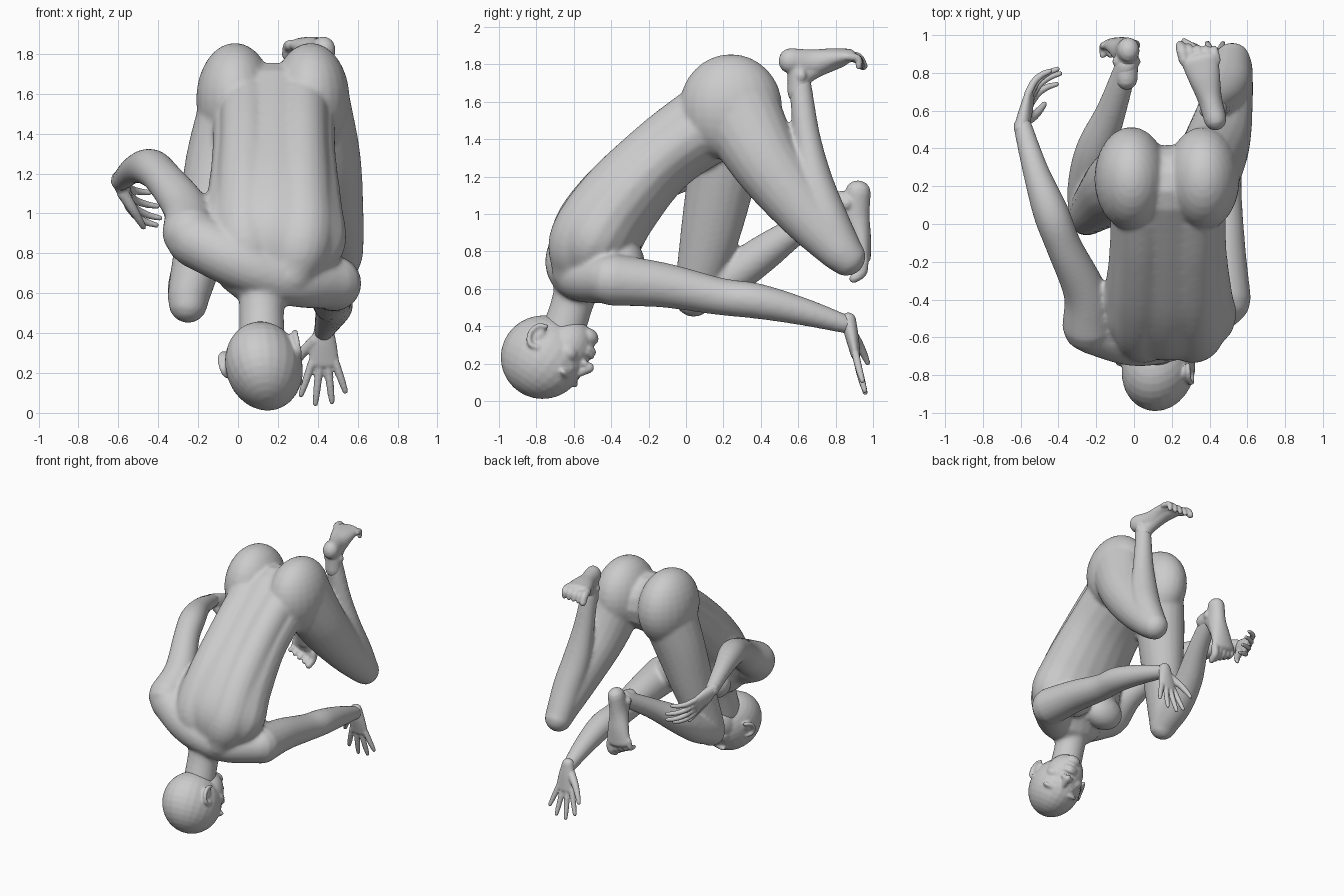
import bpy, bmesh, math
from mathutils import Vector, Matrix

if "Cube" in bpy.data.objects:
    bpy.data.objects.remove(bpy.data.objects["Cube"])

V = Vector


def tube(bm, pts, hint=(1, 0, 0), steps=6, n=20):
    """Closed rounded tube through (x, y, z, radius along hint[, other radius])."""
    P = [V(p if len(p) == 5 else (*p, p[3])) for p in pts]
    P = [P[0] * 2 - P[1]] + P + [P[-1] * 2 - P[-2]]
    path = []
    for i in range(1, len(P) - 2):
        a, b, c, d = P[i - 1:i + 3]
        for k in range(steps):
            t = k / steps
            path.append((b * 2 + (c - a) * t + (a * 2 - b * 5 + c * 4 - d) * t * t
                         + (b * 3 - a - c * 3 + d) * t ** 3) * 0.5)
    path.append(P[-2])
    rings = []

    def ring(p, tan, shift, scale):
        s = V(hint) - tan * tan.dot(V(hint))
        s.normalize()
        u = tan.cross(s)
        o = V(p[:3]) + tan * shift
        rings.append([bm.verts.new(o + s * (math.cos(q) * p[3] * scale) + u * (math.sin(q) * p[4] * scale))
                      for q in (2 * math.pi * j / n for j in range(n))])

    last = len(path) - 1
    for i, p in enumerate(path):
        tan = (V(path[min(i + 1, last)][:3]) - V(path[max(i - 1, 0)][:3])).normalized()
        r = min(p[3], p[4])
        if i == 0:
            for a in (80, 55, 28):
                ring(p, tan, -r * math.sin(math.radians(a)), math.cos(math.radians(a)))
        ring(p, tan, 0, 1)
        if i == last:
            for a in (28, 55, 80):
                ring(p, tan, r * math.sin(math.radians(a)), math.cos(math.radians(a)))
    for A, B in zip(rings, rings[1:]):
        for j in range(n):
            bm.faces.new((A[j], A[(j + 1) % n], B[(j + 1) % n], B[j]))
    bm.faces.new(rings[0][::-1])
    bm.faces.new(rings[-1])


def ball(bm, c, r, axes=((1, 0, 0), (0, 1, 0), (0, 0, 1))):
    m = Matrix([V(a) * k for a, k in zip(axes, r)]).transposed().to_4x4()
    m.translation = V(c)
    bmesh.ops.create_uvsphere(bm, u_segments=24, v_segments=16, radius=1, matrix=m)


def finish(bm, name, voxel, iterations):
    """Fuse the overlapping volumes into one smooth skin."""
    bmesh.ops.recalc_face_normals(bm, faces=bm.faces)
    me = bpy.data.meshes.new(name)
    bm.to_mesh(me)
    bm.free()
    ob = bpy.data.objects.new(name, me)
    bpy.context.collection.objects.link(ob)
    m = ob.modifiers.new("fuse", 'REMESH')
    m.mode, m.voxel_size, m.use_smooth_shade = 'VOXEL', voxel, True
    s = ob.modifiers.new("soften", 'SMOOTH')
    s.factor, s.iterations = 0.5, iterations
    return ob


# Torso
b = bmesh.new()
tube(b, [(.18, .2, 1.54, .31, .22), (.18, -.12, 1.31, .31, .2), (.18, -.36, 1.06, .34, .23),
         (.17, -.49, .86, .37, .24), (.15, -.56, .7, .27, .17)])
for side in (-1, 1):
    x = .18 + side * .14
    tube(b, [(x, .06, 1.55, .13), (x, -.16, 1.38, .13), (x, -.42, 1.11, .15), (x, -.57, .87, .16), (x - side * .05, -.6, .7, .12)])
    ball(b, (.175 + side * .19, .24, 1.57), (.195, .275, .285))
    ball(b, (.17 + side * .15, -.34, .74), (.16, .12, .13))
# Shoulder girdle and neck
tube(b, [(-.22, -.55, .87, .14), (-.02, -.61, .77, .14), (.14, -.61, .7, .13), (.3, -.55, .66, .13), (.47, -.42, .65, .13)], (0, 1, 0))
tube(b, [(.14, -.56, .7, .15), (.12, -.6, .55, .115), (.12, -.66, .36, .115)])
# Folded leg on the +x side
tube(b, [(.38, .27, 1.57, .18, .23), (.44, .43, 1.28, .175, .19), (.49, .63, 1.02, .14, .155),
         (.52, .8, .83, .11, .12), (.52, .86, .77, .1, .105)])
tube(b, [(.52, .85, .79, .1), (.51, .76, .98, .11, .105), (.48, .69, 1.18, .105, .095), (.45, .645, 1.42, .08, .072), (.42, .61, 1.7, .06)])
# Folded leg on the -x side
tube(b, [(-.01, .25, 1.55, .18, .23), (-.09, .2, 1.25, .175, .19), (-.17, .13, .9, .14, .16),
         (-.24, .06, .62, .11, .12), (-.25, .04, .55, .1, .105)])
tube(b, [(-.25, .05, .56, .1), (-.24, .22, .65, .11, .105), (-.2, .4, .78, .105, .1), (-.12, .6, .92, .08, .075), (-.04, .84, 1.07, .06)])
# Arms
tube(b, [(-.24, -.54, .9, .14), (-.26, -.36, 1.02, .115), (-.37, -.12, 1.17, .095), (-.44, .06, 1.23, .095),
         (-.52, .28, 1.22, .07), (-.59, .52, 1.16, .05)])
tube(b, [(.48, -.4, .65, .14), (.47, -.12, .62, .12), (.47, .18, .56, .1), (.48, .38, .535, .095),
         (.46, .62, .48, .075), (.43, .86, .41, .05)])
finish(b, "body", .013, 9)

# Head, upside down and turned towards +x
f = V((.36, .78, -.5)).normalized()
u = V((.1, -.55, -.83))
u = (u - f * f.dot(u)).normalized()
s = u.cross(f)
if s.x < 0:
    s = -s
c = V((.13, -.765, .235))


def at(i, j, k):
    return c + s * i + f * j + u * k


b = bmesh.new()
A = (s, f, u)
ball(b, c, (.19, .23, .225), A)
ball(b, at(0, .085, -.1), (.145, .135, .17), A)
ball(b, at(0, .15, -.225), (.06, .055, .045), A)
ball(b, at(0, .17, -.165), (.06, .06, .035), A)
tube(b, [(*at(0, .2, .0), .02), (*at(0, .225, -.04), .024), (*at(0, .25, -.085), .03)], s)
for j, k in ((.224, -.145), (.22, -.17)):
    tube(b, [(*at(-.045, j - .015, k), .01), (*at(0, j, k), .016), (*at(.045, j - .015, k), .01)], u)
for q in (-1, 1):
    ball(b, at(q * .075, .19, .02), (.065, .03, .022), A)
    ball(b, at(q * .09, .135, -.085), (.055, .06, .05), A)
    ball(b, at(q * .065, .19, -.025), (.03, .025, .018), A)
    ball(b, at(q * .028, .225, -.09), (.02, .022, .018), A)
    # Ear rim and lobe
    tube(b, [(*at(q * (.175 + .03 * w), -.01 - .05 * math.sin(t), -.065 + .065 * math.cos(t)), .014)
             for t, w in ((-.6, .3), (.2, .8), (.9, 1), (1.6, 1), (2.3, .8), (3.1, .3))], s)
    ball(b, at(q * .178, -.03, -.07), (.018, .035, .05), A)
finish(b, "head", .009, 4)


def hand(name, wrist, d, side, normal, spread, curl, thumb):
    """Palm, four fingers and a thumb; thumb lies towards +side."""
    w, d, side, normal = V(wrist), V(d).normalized(), V(side).normalized(), V(normal).normalized()
    b = bmesh.new()
    tube(b, [(*(w - d * .03), .045, .04), (*(w + d * .06), .065, .036), (*(w + d * .16), .078, .026)], side)
    for i, L in enumerate((.18, .21, .2, .16)):
        o = (1.5 - i) / 1.5
        dirn = (d + side * o * spread).normalized()
        p = w + d * (.165 - .012 * abs(o)) + side * o * .058
        tube(b, [(*p, .021), (*(p + dirn * L * .45 + normal * curl * L * .2), .02),
                 (*(p + dirn * L * .75 + normal * curl * L * .55), .018),
                 (*(p + dirn * L * (1 - .12 * curl) + normal * curl * L * .95), .014)], side, 4, 10)
    p = w + d * .04 + side * .04
    q = side * thumb + d * .75 + normal * .3
    tube(b, [(*p, .032), (*(p + q * .09), .026), (*(p + q * .15 + d * .02), .02), (*(p + q * .18 + d * .04), .015)], normal, 4, 10)
    finish(b, name, .0075, 3)


hand("hanging_hand", (.43, .875, .405), (0, .2, -.98), (-1, 0, 0), (0, .98, .2), .33, .05, .7)
hand("raised_hand", (-.59, .53, 1.155), (.22, .85, -.45), (.1, -.45, -.85), (.97, -.2, .1), .2, .6, .6)


def foot(name, ankle, heel, toe, sole, inner):
    """Heel to toe wedge; sole is the outward sole normal, inner points to the big toe."""
    an, h, t, n, inn = V(ankle), V(heel), V(toe), V(sole).normalized(), V(inner).normalized()
    d = (t - h).normalized()
    L = (t - h).length
    b = bmesh.new()
    tube(b, [(*h, .06, .068), (*(h + d * L * .3 - n * .02), .065, .075), (*(h + d * L * .6), .085, .055),
             (*(h + d * L * .85 + n * .01), .1, .038)], inn)
    tube(b, [(*(an - n * .08), .06), (*an, .062), (*(h + d * L * .12), .06)], inn)
    tube(b, [(*an, .055), (*(h + d * L * .38 - n * .045), .055), (*(h + d * L * .75 - n * .01), .06, .04)], inn)
    for i in range(5):
        r = .03 if i == 0 else .021
        p = h + d * L * (.9 - .025 * i) + inn * (.08 - .042 * i) + n * .005
        tube(b, [(*p, r), (*(p + d * .055 - n * .012), r), (*(p + d * (.085 - .006 * i) - n * .055), r * .85)], inn, 4, 10)
    for q in (-1, 1):
        ball(b, an + inn * q * .045 + n * .01, (.03, .03, .035))
    finish(b, name, .0085, 4)


foot("upper_foot", (.42, .605, 1.73), (.43, .555, 1.82), (.335, .92, 1.84), (0, .03, 1), (-.97, -.22, 0))
foot("lower_foot", (-.04, .85, 1.06), (-.03, .92, 1.12), (-.08, .945, .71), (0, 1, .06), (1, 0, -.1))
